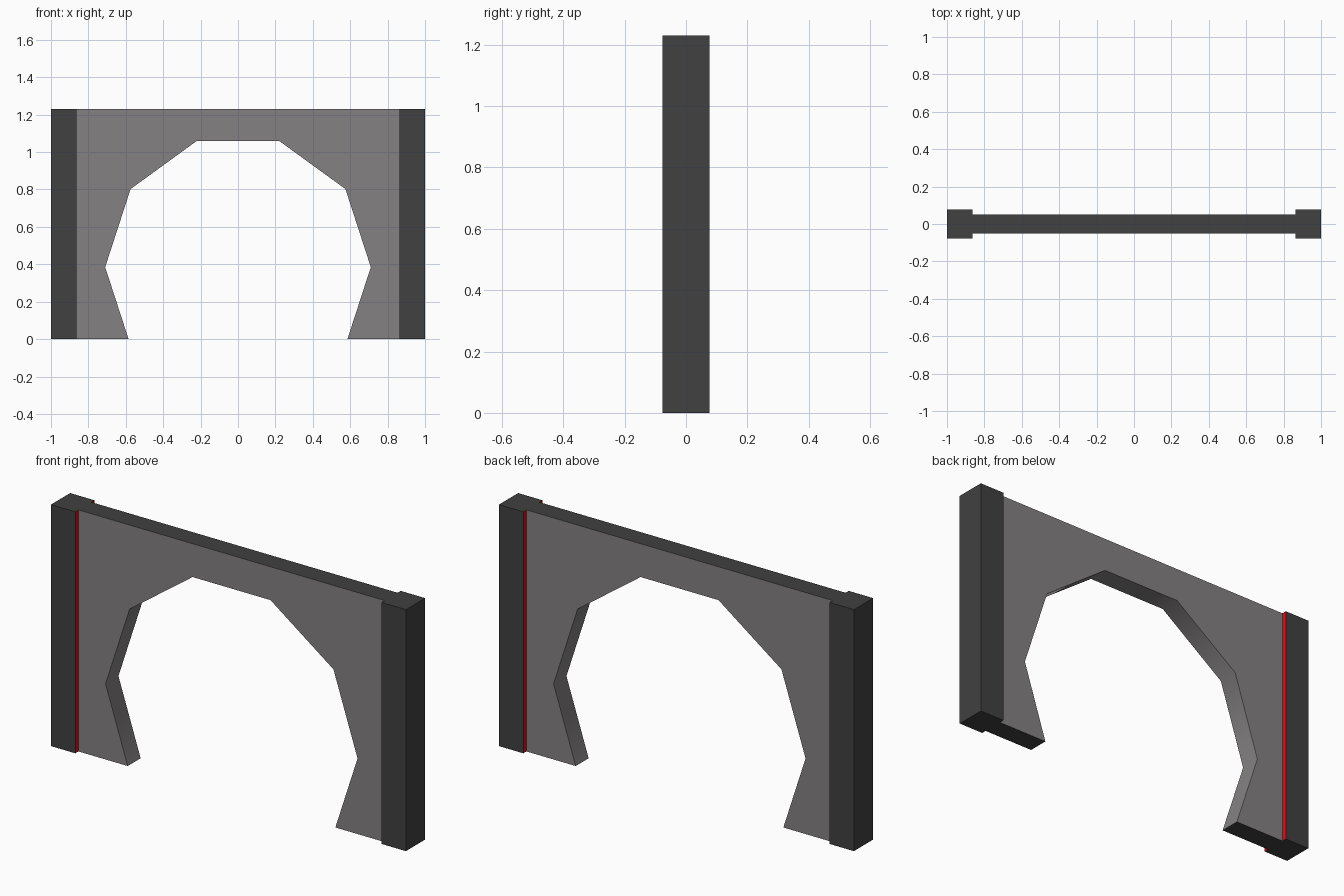
import bpy, bmesh, math

if "Cube" in bpy.data.objects:
    bpy.data.objects.remove(bpy.data.objects["Cube"])

H = 1.23          # total height
INNER = 0.863     # inner side of the end pillars
WALL_Y = 0.052    # half thickness of the wall
PILLAR_Y = 0.077  # half thickness of the pillars
RADIUS, CENTRE_Z = 0.71, 0.385


def material(name, rgb):
    m = bpy.data.materials.new(name)
    m.diffuse_color = (*rgb, 1)
    m.use_nodes = True
    m.node_tree.nodes["Principled BSDF"].inputs["Base Color"].default_value = m.diffuse_color
    return m


GREY = material("warm_grey", (0.235, 0.222, 0.224))
DARK = material("dark_grey", (0.052, 0.052, 0.052))
RED = material("red", (0.75, 0.004, 0.008))


def finish(name, bm, mats):
    mesh = bpy.data.meshes.new(name)
    bm.to_mesh(mesh)
    bm.free()
    for m in mats:
        mesh.materials.append(m)
    obj = bpy.data.objects.new(name, mesh)
    bpy.context.collection.objects.link(obj)
    return obj


# Wall: outline with a ten-sided opening cut off at the ground
def arch_wall():
    arc = [(RADIUS * math.cos(math.radians(a)), CENTRE_Z + RADIUS * math.sin(math.radians(a)))
           for a in range(0, 181, 36)]
    foot = 0.585
    outline = [(-INNER, 0), (-INNER, H), (INNER, H), (INNER, 0), (foot, 0)] + arc + [(-foot, 0)]
    bm = bmesh.new()
    face = bm.faces.new([bm.verts.new((x, -WALL_Y, z)) for x, z in outline])
    out = bmesh.ops.extrude_face_region(bm, geom=[face])
    # extrusion keeps the first face as the other cap
    for v in out["geom"]:
        if isinstance(v, bmesh.types.BMVert):
            v.co.y = WALL_Y
    if not any(all(v.co.y < 0 for v in f.verts) for f in bm.faces):
        bm.faces.new([v for v in face.verts])
    bmesh.ops.recalc_face_normals(bm, faces=bm.faces)
    for f in bm.faces:
        c = f.calc_center_median()
        side = abs(f.normal.y) < 0.5
        # top and ground faces are dark, the inside of the arch is smooth
        if side and (c.z < 0.001 or c.z > H - 0.001):
            f.material_index = 1
        elif side and abs(c.x) < INNER - 0.01:
            f.smooth = True
    caps = [f for f in bm.faces if abs(f.normal.y) > 0.5]
    bmesh.ops.triangulate(bm, faces=caps)
    finish("arch_wall", bm, [GREY, DARK])


# End pillars: dark boxes with a red inner side
def pillar(name, sign):
    bm = bmesh.new()
    bmesh.ops.create_cube(bm, size=1)
    for v in bm.verts:
        v.co.x = v.co.x * (1 - INNER) + sign * (1 + INNER) / 2
        v.co.y *= 2 * PILLAR_Y
        v.co.z = (v.co.z + 0.5) * H
    bm.normal_update()
    for f in bm.faces:
        f.material_index = 1 if f.normal.x * sign < -0.5 else 0
    finish(name, bm, [DARK, RED])


arch_wall()
pillar("left_pillar", -1)
pillar("right_pillar", 1)
